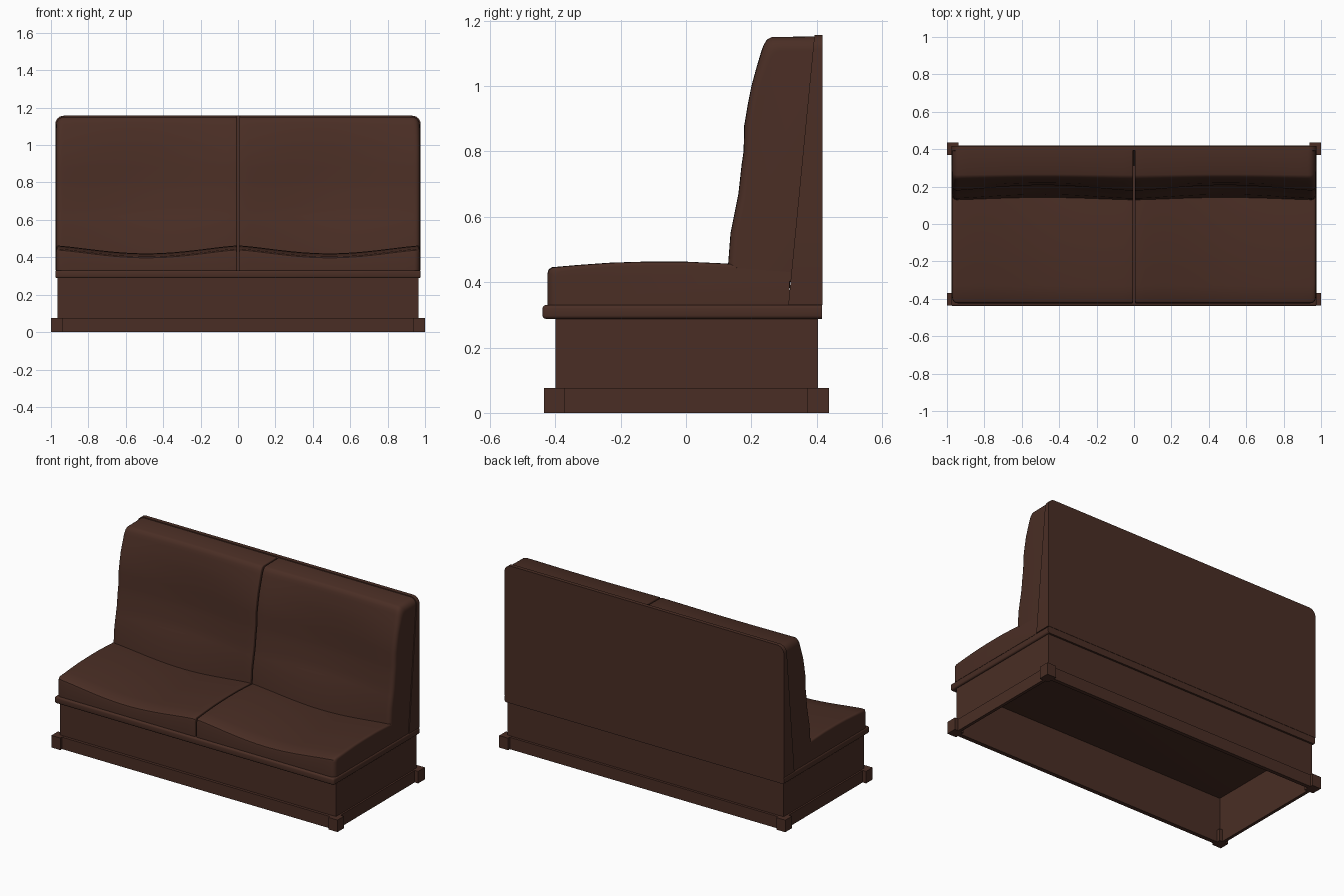
import bpy, bmesh, math

if "Cube" in bpy.data.objects:
    bpy.data.objects.remove(bpy.data.objects["Cube"])

brown = bpy.data.materials.new("dark_brown_leather")
brown.diffuse_color = (0.068, 0.027, 0.018, 1)
brown.use_nodes = True
brown.node_tree.nodes["Principled BSDF"].inputs["Base Color"].default_value = brown.diffuse_color


def finish(name, bm, smooth=False):
    bmesh.ops.recalc_face_normals(bm, faces=bm.faces)
    me = bpy.data.meshes.new(name)
    bm.to_mesh(me)
    bm.free()
    ob = bpy.data.objects.new(name, me)
    bpy.context.collection.objects.link(ob)
    me.materials.append(brown)
    if smooth:
        bpy.ops.object.select_all(action='DESELECT')
        ob.select_set(True)
        bpy.context.view_layer.objects.active = ob
        bpy.ops.object.shade_smooth_by_angle(angle=math.radians(40))
    return ob


def box_bm(x0, x1, y0, y1, z0, z1):
    bm = bmesh.new()
    bmesh.ops.create_cube(bm, size=1)
    for v in bm.verts:
        v.co = (x0 + (v.co.x + .5) * (x1 - x0), y0 + (v.co.y + .5) * (y1 - y0),
                z0 + (v.co.z + .5) * (z1 - z0))
    return bm


def box(name, *dims):
    return finish(name, box_bm(*dims))


def loft(name, xs, section):
    """Skin a closed (y, z) section that varies along x."""
    bm = bmesh.new()
    rings = [[bm.verts.new((x, y, z)) for y, z in section(x)] for x in xs]
    n = len(rings[0])
    for a, b in zip(rings, rings[1:]):
        for i in range(n):
            j = (i + 1) % n
            bm.faces.new((a[i], a[j], b[j], b[i]))
    bm.faces.new(rings[0])
    bm.faces.new(rings[-1])
    return finish(name, bm, True)


def stations(x0, x1, r0, r1, n=20):
    """x positions, packed on quarter circles at both ends."""
    arc = [1 - math.cos(i * math.pi / 12) for i in range(7)]
    lo, hi = x0 + r0, x1 - r1
    return ([x0 + r0 * t for t in arc] + [lo + (hi - lo) * i / n for i in range(1, n)]
            + [x1 - r1 * t for t in reversed(arc)])


def inset(d, r):
    """How far a rounded edge of radius r falls back at distance d from the end."""
    return 0 if d >= r else r - math.sqrt(max(0, r * r - (r - d) ** 2))


def mirror(ob):
    ob.modifiers.new("Mirror", 'MIRROR').use_mirror_merge = False


X0, X1 = 0.005, 0.972          # inner and outer end of a cushion


def scoop(x):
    return math.sin(math.pi * min(1, max(0, (x - X0) / (X1 - X0)))) ** 1.3


# Seat cushions: domed front to back, dished side to side
TOP = [(-.424, .425), (-.421, .439), (-.41, .446), (-.33, .453), (-.23, .46), (-.13, .463),
       (0, .463), (.13, .457), (.318, .443)]


def seat_section(x):
    drop = inset(x - X0, .006) + inset(X1 - x, .012)
    back = inset(x - X0, .006) + inset(X1 - x, .03)
    pts = [(.316, .33), (-.424 + back, .33)]
    for y, z in TOP:
        k = max(0, min(1, (.1 - y) / .5))
        pts.append((y + back * k, z - drop - .042 * scoop(x)))
    return pts


mirror(loft("seat_cushions", stations(X0, X1, .006, .03), seat_section))

# Backrest cushions: (y, z, sideways dish)
FRONT = [(.128, .445, .012), (.136, .55, .022), (.15, .62, .03), (.16, .67, .032),
         (.17, .76, .032), (.176, .80, .032), (.178, .88, .03), (.19, .95, .026),
         (.2, 1.0, .02), (.215, 1.055, .014), (.23, 1.105, .01), (.237, 1.125, .008),
         (.248, 1.143, .006), (.262, 1.15, .004)]


def back_section(x):
    seam, side = inset(x - X0, .006), inset(X1 - x, .025)
    corner = inset(X1 - x, .042)
    pts = [(.325, .40)]
    for y, z, s in FRONT:
        zz = z - (seam + corner) * max(0, min(1, (z - 1.0) / .14))
        if z < .5:
            zz -= .045 * scoop(x)
        pts.append((y + seam + side + s * scoop(x), zz))
    pts.append((.396, 1.152 - seam - corner))
    return pts


mirror(loft("backrest_cushions", stations(X0, X1, .006, .042), back_section))

# Back panel: wedge profile with rounded top corners
W = 0.977


def panel_section(x):
    d = inset(W - abs(x), .045)
    return [(.313, .33), (.418, .33), (.418, 1.157 - d), (.393 - .097 * d, 1.157 - d)]


loft("back_panel", stations(-W, W, .045, .045, 2), panel_section)

# Rail under the seat, with rounded edges at front and sides
bm = box_bm(-.977, .977, -.439, .416, .288, .33)
edges = [e for e in bm.edges
         if all(abs(v.co.y - .416) > 1e-4 for v in e.verts)
         or abs(e.verts[0].co.y - e.verts[1].co.y) > .1]
bmesh.ops.bevel(bm, geom=edges, offset=.01, segments=3, profile=.5, affect='EDGES')
finish("seat_rail", bm, True)

# Hollow base, open underneath: four thin walls
for side, s in (("right", 1), ("left", -1)):
    xa, xb = sorted((s * .957, s * .965))
    box(side + "_base_wall", xa, xb, -.40, .404, .0, .29)
    xa, xb = sorted((s * .962, s * .976))
    box(side + "_plinth_board", xa, xb, -.40, .404, 0, .075)
    # Corner blocks
    xa, xb = sorted((s * .938, s))
    box(side + "_front_corner_block", xa, xb, -.435, -.37, 0, .076)
    box(side + "_back_corner_block", xa, xb, .37, .437, 0, .076)
box("front_base_wall", -.96, .96, -.40, -.392, 0, .29)
box("back_base_wall", -.96, .96, .396, .404, 0, .29)
box("front_plinth_board", -.96, .96, -.418, -.398, 0, .075)
box("back_plinth_board", -.96, .96, .402, .42, 0, .075)
